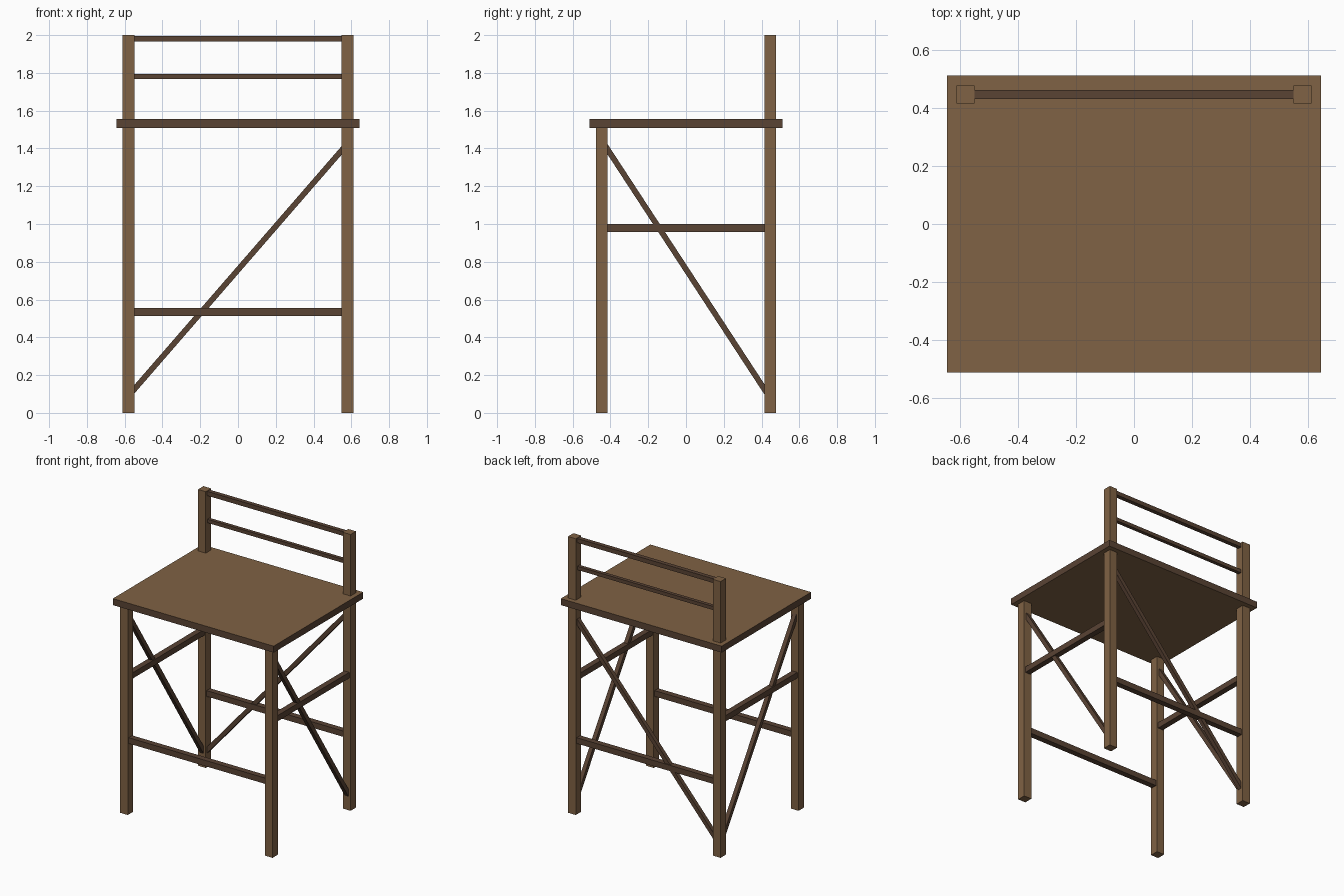
import bpy, bmesh
from mathutils import Vector, Matrix

if "Cube" in bpy.data.objects:
    bpy.data.objects.remove(bpy.data.objects["Cube"])


def material(name, rgb):
    m = bpy.data.materials.new(name)
    m.diffuse_color = (*rgb, 1)
    m.use_nodes = True
    m.node_tree.nodes["Principled BSDF"].inputs["Base Color"].default_value = m.diffuse_color
    return m


LIGHT = material("light_wood", (0.215, 0.122, 0.058))
DARK = material("dark_wood", (0.10, 0.056, 0.034))


def make(name, matrix, *mats):
    """Unit cube shaped by a matrix."""
    bm = bmesh.new()
    bmesh.ops.create_cube(bm, size=1, matrix=matrix)
    me = bpy.data.meshes.new(name)
    bm.to_mesh(me)
    bm.free()
    for m in mats:
        me.materials.append(m)
    ob = bpy.data.objects.new(name, me)
    bpy.context.collection.objects.link(ob)
    return ob


def box(name, lo, hi, *mats):
    lo, hi = Vector(lo), Vector(hi)
    size = hi - lo
    return make(name, Matrix.Translation((lo + hi) / 2) @ Matrix.Diagonal((*size, 1)), *mats)


def bar(name, a, b, t):
    """Square bar of thickness t from a to b."""
    a, b = Vector(a), Vector(b)
    d = b - a
    z = d.normalized()
    # one side stays parallel to the frame it braces
    x = Vector((0, 1, 0)) if abs(d.y) < 1e-6 else Vector((1, 0, 0))
    y = z.cross(x)
    rot = Matrix((x, y, z)).transposed().to_4x4()
    return make(name, Matrix.Translation((a + b) / 2) @ rot @ Matrix.Diagonal((t, t, d.length, 1)), DARK)


LX, LY, H = 0.58, 0.446, 0.031   # leg centres and half width
SEAT_LO, SEAT_HI = 1.508, 1.555
IX, IY = LX - H, LY - H          # inner faces of the legs

# Seat: light top and underside, dark edges
seat = box("seat", (-0.644, -0.512, SEAT_LO), (0.644, 0.512, SEAT_HI), LIGHT, DARK)
for p in seat.data.polygons:
    p.material_index = 0 if abs(p.normal.z) > 0.5 else 1

# Legs: the back pair carries on up as the backrest posts
for sx, side in ((-1, "left"), (1, "right")):
    for sy, end, top in ((-1, "front", SEAT_LO), (1, "back", 2.0)):
        x, y = sx * LX, sy * LY
        box(f"{end}_leg_{side}", (x - H, y - H, 0), (x + H, y + H, top), LIGHT)
    # Side rung and side brace
    x = sx * LX
    bar(f"side_rung_{side}", (x, -IY, 0.979), (x, IY, 0.979), 0.042)
    k = 0.014
    s = 1.27 / (2 * IY)
    bar(f"side_brace_{side}", (x, -IY - k, 1.395 + k * s), (x, IY + k, 0.125 - k * s), 0.03)

# Front and back rungs
for y, end in ((-LY, "front"), (LY, "back")):
    bar(f"{end}_rung", (-IX, y, 0.535), (IX, y, 0.535), 0.042)

# Back brace
k = 0.014
s = 1.265 / (2 * IX)
bar("back_brace", (-IX - k, LY, 0.125 - k * s), (IX + k, LY, 1.39 + k * s), 0.03)

# Backrest rails
bar("top_rail", (-IX, LY, 1.981), (IX, LY, 1.981), 0.031)
bar("middle_rail", (-IX, LY, 1.781), (IX, LY, 1.781), 0.026)
